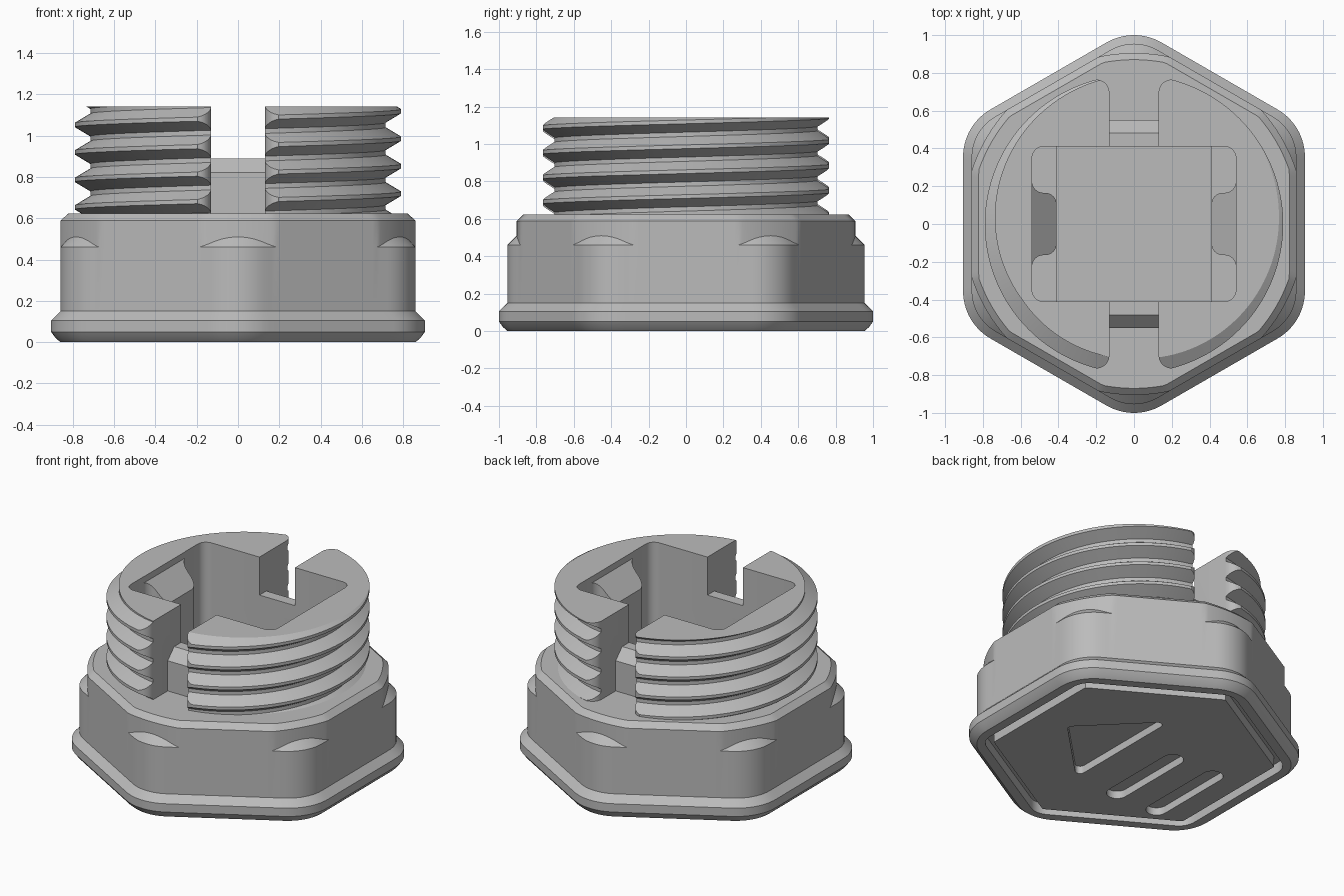
import bpy, bmesh, math
from math import sin, cos, pi, radians

old = bpy.data.objects.get("Cube")
if old:
    bpy.data.objects.remove(old, do_unlink=True)

grey = bpy.data.materials.new("grey_plastic")
grey.use_nodes = True
COLOUR = (0.5, 0.5, 0.5, 1)
grey.diffuse_color = COLOUR
grey.node_tree.nodes["Principled BSDF"].inputs["Base Color"].default_value = COLOUR

STEPS = 240
ANGLES = [2 * pi * i / STEPS for i in range(STEPS)]


def finish(name, bm):
    bmesh.ops.remove_doubles(bm, verts=bm.verts, dist=1e-5)
    bmesh.ops.recalc_face_normals(bm, faces=bm.faces)
    mesh = bpy.data.meshes.new(name)
    bm.to_mesh(mesh)
    bm.free()
    obj = bpy.data.objects.new(name, mesh)
    bpy.context.collection.objects.link(obj)
    mesh.materials.append(grey)
    return obj


def hex_radius(angle, apothem, corner, limit=9):
    """Polar radius of a rounded hexagon, optionally trimmed by a circle."""
    off = abs((angle % (pi / 3)) - pi / 6)          # angle from nearest corner
    d = (apothem - corner) / cos(pi / 6)
    if off < math.atan2(corner * 0.5, d + corner * cos(pi / 6)):
        r = d * cos(off) + math.sqrt(max(0, corner ** 2 - (d * sin(off)) ** 2))
    else:
        r = apothem / cos(pi / 6 - off)
    return min(r, limit)


def loft(name, rings, wrap=False):
    """Skin rings of (radius, height) pairs; cap the ends or join them."""
    bm = bmesh.new()
    rows = [[bm.verts.new((r * cos(a), r * sin(a), z))
             for a, (r, z) in zip(ANGLES, ring)] for ring in rings]
    pairs = list(zip(rows, rows[1:]))
    if wrap:
        pairs.append((rows[-1], rows[0]))
    else:
        bm.faces.new(rows[0])
        bm.faces.new(rows[-1])
    for low, high in pairs:
        for i in range(STEPS):
            j = (i + 1) % STEPS
            bm.faces.new((low[i], low[j], high[j], high[i]))
    return finish(name, bm)


def hex_ring(z, apothem, corner, limit=9):
    return [(hex_radius(a, apothem, corner, limit), z) for a in ANGLES]


def prism(name, points, lo, hi, axis="z"):
    place = {"z": lambda a, b, t: (a, b, t),
             "x": lambda a, b, t: (t, a, b),
             "y": lambda a, b, t: (a, t, b)}[axis]
    bm = bmesh.new()
    ends = [[bm.verts.new(place(a, b, t)) for a, b in points] for t in (lo, hi)]
    for end in ends:
        bm.faces.new(end)
    n = len(points)
    for i in range(n):
        j = (i + 1) % n
        bm.faces.new((ends[0][i], ends[0][j], ends[1][j], ends[1][i]))
    return finish(name, bm)


def combine(obj, other, operation):
    mod = obj.modifiers.new(operation.lower(), "BOOLEAN")
    mod.operation = operation
    mod.solver = "EXACT"
    mod.object = other
    bpy.context.view_layer.objects.active = obj
    bpy.ops.object.modifier_apply(modifier=mod.name)
    bpy.data.objects.remove(other, do_unlink=True)


def arc(cx, cy, r, start, end, n=6):
    return [(cx + r * cos(radians(start + (end - start) * i / n)),
             cy + r * sin(radians(start + (end - start) * i / n))) for i in range(n + 1)]


# Hexagonal base: flange, body, trimmed corners with sloping ledges, chamfer
ledge = []
for a in ANGLES:
    outer, inner = hex_radius(a, 0.86, 0.25), hex_radius(a, 0.86, 0.25, 0.905)
    ledge.append((inner, 0.46 + outer - inner))
plug = loft("threaded_hex_plug", [
    hex_ring(0, 0.86, 0.25), hex_ring(0.02, 0.883, 0.27), hex_ring(0.05, 0.905, 0.29),
    hex_ring(0.105, 0.905, 0.29), hex_ring(0.15, 0.86, 0.25), hex_ring(0.46, 0.86, 0.25),
    ledge, hex_ring(0.588, 0.86, 0.25, 0.905), hex_ring(0.622, 0.822, 0.22, 0.87)])

# Screw thread: rows follow the helix and are clamped to flat ends
PITCH, ROOT, CREST, LOW, TOP = 0.133, 0.715, 0.79, 0.6, 1.142


def thread_radius(z, crest_z):
    away = abs((z - crest_z + PITCH / 2) % PITCH - PITCH / 2)
    t = min(1, max(0, (away - 0.01) / 0.045))
    return CREST + (ROOT - CREST) * t


def build_thread():
    bm = bmesh.new()
    columns = []
    for i in range(STEPS + 1):
        a = 2 * pi * i / STEPS
        crest = 0.985 + PITCH * i / STEPS
        zs = [LOW]
        for k in range(-5, 4):
            for off in (-0.055, -0.01, 0.01, 0.055):
                zs.append(min(TOP, max(LOW, crest + k * PITCH + off)))
        zs.append(TOP)
        columns.append([bm.verts.new((thread_radius(z, crest) * cos(a),
                                      thread_radius(z, crest) * sin(a), z)) for z in zs])
    for left, right in zip(columns, columns[1:]):
        for j in range(len(left) - 1):
            bm.faces.new((left[j], right[j], right[j + 1], left[j + 1]))
    for row in (0, -1):
        bm.faces.new([c[row] for c in columns[:-1]])
    return finish("thread", bm)


thread = build_thread()

# Slots on the front and back, leaving a low chamfered bar, with rounded mouths
for side in (1, -1):
    profile = [(1.2, 0.5), (0.55, 0.5), (0.55, 0.822), (0.482, 0.89),
               (0.4, 0.89), (0.4, 1.3), (1.2, 1.3)]
    combine(thread, prism("slot", [(side * y, z) for y, z in profile], -0.13, 0.13, "x"),
            "DIFFERENCE")
    half = [(0.1, 0.68)] + arc(0.2, 0.695, 0.07, 180, 95) + [(0.27, 0.82)]
    mouth = half + [(-x, y) for x, y in reversed(half)]
    combine(thread, prism("slot_mouth", [(x, side * y) for x, y in mouth], 0.5, 1.3),
            "DIFFERENCE")
combine(plug, thread, "UNION")

# Socket: rounded pocket with a bump on each side wall, deeper in the middle
quarter = (arc(0.35, 0.1, 0.06, 0, 70) + arc(0.48, 0.23, 0.06, -70, 0)
           + arc(0.48, 0.35, 0.06, 0, 90))
quarter[:7] = arc(0.47, 0.105, 0.06, 180, 90)
quarter[7:14] = arc(0.48, 0.225, 0.06, -90, 0)
upper = quarter + [(-x, y) for x, y in reversed(quarter)]
outline = upper + [(x, -y) for x, y in reversed(upper)]
combine(plug, prism("socket", outline, 0.55, 1.3), "DIFFERENCE")
s = 0.409
combine(plug, prism("socket_floor", [(-s, -s), (s, -s), (s, s), (-s, s)], 0.4, 1.25),
        "DIFFERENCE")
ramp = [(0.4, 0.96), (0.539, 1.1), (0.539, 1.28)]
combine(plug, prism("bump_ramps", ramp + [(-x, z) for x, z in reversed(ramp)],
                    -0.22, 0.22, "y"), "DIFFERENCE")

# Underside: hexagonal groove, triangular pocket and two long pockets
combine(plug, loft("groove", [hex_ring(-0.05, 0.8, 0.12), hex_ring(0.07, 0.8, 0.12),
                              hex_ring(0.07, 0.74, 0.01), hex_ring(-0.05, 0.74, 0.01)], True),
        "DIFFERENCE")
triangle = arc(0.48, 0, 0.03, -45, 45) + arc(0.12, 0.36, 0.03, 45, 180) \
    + arc(0.12, -0.36, 0.03, 180, 315)
combine(plug, prism("triangle_pocket", triangle, -0.1, 0.05), "DIFFERENCE")
for x in (-0.22, -0.53):
    pill = arc(x, 0.1, 0.065, 0, 180, 12) + arc(x, -0.42, 0.065, 180, 360, 12)
    combine(plug, prism("long_pocket", pill, -0.1, 0.05), "DIFFERENCE")

# Smooth the rounded walls, keep the edges sharp
bpy.ops.object.select_all(action="DESELECT")
plug.select_set(True)
bpy.context.view_layer.objects.active = plug
bpy.ops.object.shade_smooth_by_angle(angle=radians(25))
